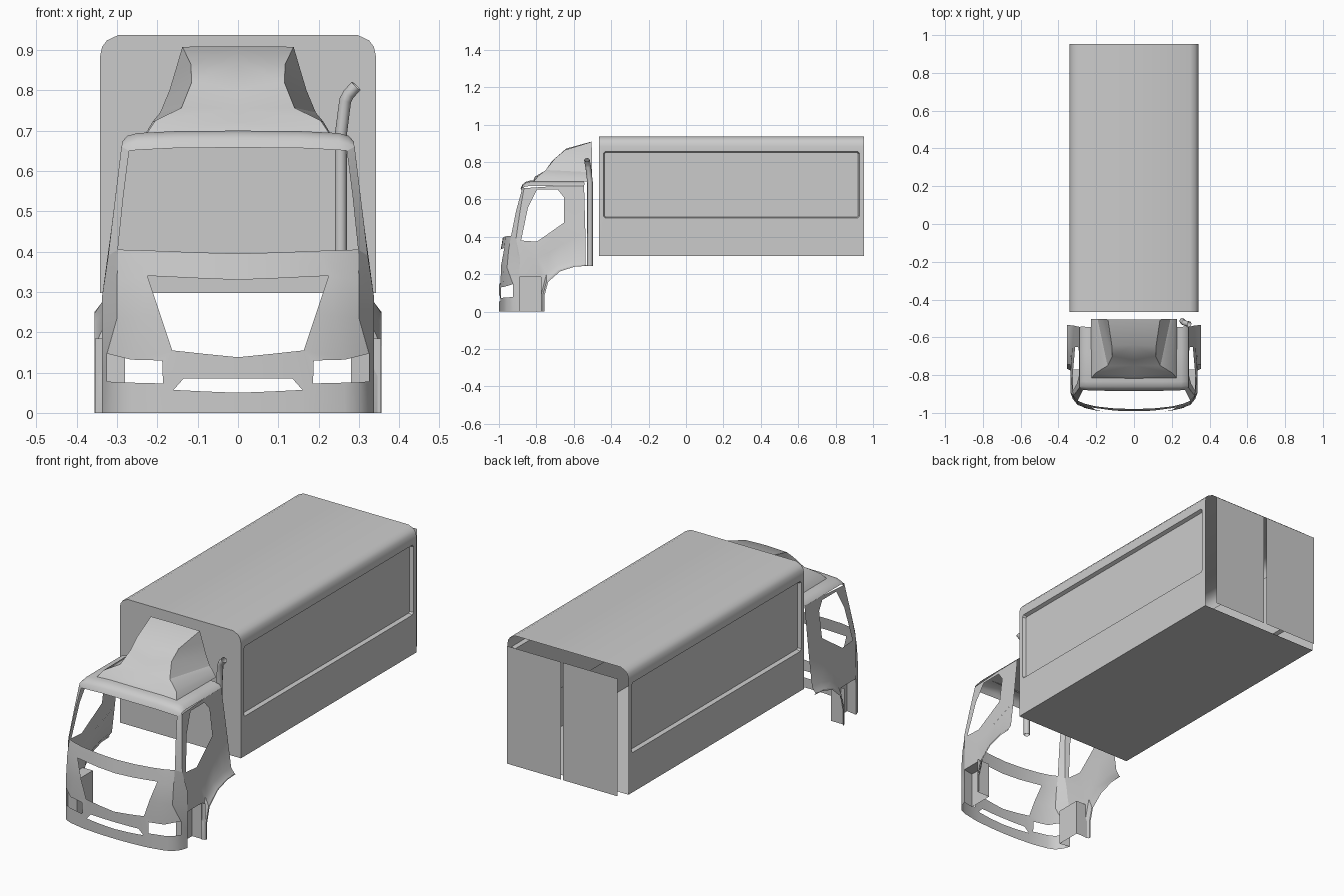
import bpy, bmesh

if "Cube" in bpy.data.objects:
    bpy.data.objects.remove(bpy.data.objects["Cube"])


def loft(rows, closed=False):
    """Quads between neighbouring polylines of equal length."""
    faces = []
    for a, b in zip(rows, rows[1:]):
        n = len(a)
        for i in range(n if closed else n - 1):
            j = (i + 1) % n
            faces.append((a[i], a[j], b[j], b[i]))
    return faces


def build(name, faces, mirror=True, angle=0.55):
    bm = bmesh.new()
    for f in faces:
        bm.faces.new([bm.verts.new(p) for p in f])
    bmesh.ops.remove_doubles(bm, verts=bm.verts, dist=0.0005)
    bmesh.ops.recalc_face_normals(bm, faces=bm.faces)
    me = bpy.data.meshes.new(name)
    bm.to_mesh(me)
    bm.free()
    ob = bpy.data.objects.new(name, me)
    bpy.context.collection.objects.link(ob)
    bpy.ops.object.select_all(action='DESELECT')
    ob.select_set(True)
    bpy.context.view_layer.objects.active = ob
    bpy.ops.object.shade_smooth_by_angle(angle=angle)
    if mirror:
        m = ob.modifiers.new("Mirror", 'MIRROR')
        m.merge_threshold = 0.0005
    return ob


def interp(table, t):
    for (a, va), (b, vb) in zip(table, table[1:]):
        if t <= b:
            return va + (vb - va) * (t - a) / (b - a)
    return table[-1][1]


NOSE = [(0, -1), (.1, -.998), (.2, -.988), (.265, -.973), (.3, -.957), (.325, -.925), (.337, -.89)]
FLANK = [(0, .337), (.29, .337), (.39, .322), (.67, .288), (.7, .286)]


def front(pts):
    """Points (x, z) placed on the curved nose."""
    return [(x, interp(NOSE, x) + max(0, z - .28) * .18, z) for x, z in pts]


def side(pts):
    """Points (y, z) placed on the leaning cab side."""
    return [(interp(FLANK, z), y, z) for y, z in pts]


# Cab front: band under the windscreen, cheeks beside the grille, bumper
corner = front([(.322, .39), (.337, .29), (.337, .155)])
nose = loft([front([(0, .395), (.1, .398), (.2, .402), (.26, .404), (.298, .405)]) + corner[:1],
             front([(0, .33), (.1, .334), (.225, .34), (.265, .335), (.3, .325)]) + corner[1:2]])
nose += loft([front([(.225, .34), (.265, .335), (.3, .325)]) + corner[1:2],
              front([(.194, .247), (.24, .24), (.3, .235), (.337, .22)]),
              front([(.163, .155), (.265, .132), (.325, .147), (.337, .155)])])
nose += [front([(.163, .155), (.188, .13), (.265, .132)])]
nose += loft([front([(0, .138), (.08, .146), (.135, .152), (.163, .155), (.188, .13)]),
              front([(0, .085), (.08, .085), (.135, .085), (.16, .057), (.186, .073)])])
low = [(0, .05), (.08, .053), (.16, .057), (.186, .073), (.265, .075), (.3, .076), (.325, .078), (.337, .08)]
nose += loft([front(low), front([(x, 0) for x, z in low])])
nose += loft([front([(.325, .147), (.337, .155)]), front([(.325, .078), (.337, .08)])])
build("cab_front", nose)

# Cab side: ring round the window, lower door, flared wheel arch
window = side([(-.882, .38), (-.845, .556), (-.797, .652), (-.685, .652),
               (-.652, .61), (-.652, .476), (-.797, .374)])
y0 = corner[0][1]
pillar = side([(y0, .39), (-.887, .54), (-.866, .66)])
outer = pillar + side([(-.685, .672), (-.545, .672), (-.538, .42), (-.797, .29)])
flank = loft([window, outer], closed=True)
top_edge = [corner[0]] + side([(-.797, .29), (-.73, .324), (-.66, .359), (-.6, .389), (-.538, .42)])
sill = side([(-.89, .185), (-.775, .185), (-.745, .205), (-.685, .25), (-.605, .275), (-.536, .275)])
flank += loft([top_edge, sill])
flank += [(corner[0], corner[1], sill[0])]
lip = [(-.765, 0), (-.765, .09), (-.745, .165), (-.68, .222), (-.6, .247), (-.536, .25)]
flank += loft([[(.337, -.775, 0), (.337, -.775, .09)] + sill[2:],
               [(.356, y, z) for y, z in lip],
               [(.356, y + .008, z - (.006 if z else 0)) for y, z in lip]])
flank += [((.337, -.775, .09), (.337, -.775, .185), (.337, -.745, .205))]
# Windscreen pillar
screen = [(.298, front([(.298, .405)])[0][1], .405), (.284, -.908, .54), (.27, -.878, .65)]
flank += loft([screen, pillar])
flank += [(screen[0], pillar[0], corner[0])]
build("cab_side", flank)

# Recessed boarding step behind the bumper
plan = [(.337, -.89), (.28, -.9), (.28, -.77), (.355, -.77)]
step = loft([[(x, y, z) for x, y in plan] for z in (0, .185)])
step += [[(.337, -.89, .185), (.28, -.9, .185), (.28, -.77, .185), (.337, -.77, .185)]]
build("cab_step", step)

# Cab roof with windscreen header
roof = [[(0, -.885, .658), (.15, -.883, .657), (.25, -.88, .652), (.27, -.878, .65), pillar[2]]]
for y, z, edge in [(-.874, .68, .665), (-.86, .693, .668), (-.835, .7, .672), (-.685, .7, .672), (-.545, .7, .672)]:
    roof.append([(0, y, z), (.15, y, z - .001), (.25, y, z - .006),
                 (.275, y + .003, z - .013), (.288, max(y, -.866), edge)])
build("cab_roof", loft(roof), angle=0.8)

# Roof wind deflector: front skin and scooped sides
mid = [(-.505, .909), (-.64, .872), (-.72, .80), (-.75, .755), (-.807, .722), (-.82, .695)]
crease = [(.138, -.505, .908), (.117, -.645, .865), (.115, -.70, .82),
          (.14, -.75, .757), (.205, -.79, .725), (.225, -.815, .695)]
rear = [(.138, .908), (.155, .85), (.17, .80), (.193, .745), (.212, .722), (.228, .695)]
fair = loft([[(0, y, z) for y, z in mid], crease])
fair += loft([crease[1:], [(x, -.503, z) for x, z in rear[1:]]])
fair += [(crease[0], crease[1], (.155, -.503, .85))]
build("roof_deflector", fair)

# Exhaust stack on the right
cu = bpy.data.curves.new("exhaust_pipe", 'CURVE')
cu.dimensions = '3D'
cu.bevel_depth = .015
cu.bevel_resolution = 2
path = [(.255, -.513, .245), (.255, -.513, .69), (.266, -.523, .775), (.274, -.526, .79), (.293, -.53, .811)]
sp = cu.splines.new('POLY')
sp.points.add(len(path) - 1)
for p, co in zip(sp.points, path):
    p.co = (*co, 1)
bpy.context.collection.objects.link(bpy.data.objects.new("exhaust_pipe", cu))

# Cargo box: open at the back, with a recessed panel in each side
Y0, Y1, X, Z0, ZS = -.465, .952, .342, .297, .885
arc = [(X, ZS), (.337, .908), (.325, .924), (.297, .937), (0, .937)]


def ring(x, d, c):
    a, b, lo, hi = -.442 + d, .927 - d, .5 + d, .857 - d
    return [(x, y, z) for y, z in [(a, lo + c), (a + c, lo), (b - c, lo), (b, lo + c),
                                   (b, hi - c), (b - c, hi), (a + c, hi), (a, hi - c)]]


rim = [(X, y, z) for y, z in [(Y0, Z0), (Y0, Z0), (Y1, Z0), (Y1, Z0), (Y1, ZS), (Y1, ZS), (Y0, ZS), (Y0, ZS)]]
panel = ring(X - .018, .007, .006)
box = loft([rim, ring(X, 0, .01), panel], closed=True) + [panel]
box += loft([[(x, y, z) for x, z in arc] for y in (Y0, Y1)])
box += [[(0, Y0, Z0), (X, Y0, Z0), (X, Y1, Z0), (0, Y1, Z0)]]
box += [[(0, Y0, Z0), (X, Y0, Z0)] + [(x, Y0, z) for x, z in arc]]
build("cargo_box", box)

# Pair of flat rear doors standing just behind the box
build("rear_doors", [[(.007, 1, .3), (.312, 1, .3), (.312, 1, .9), (.007, 1, .9)]])
